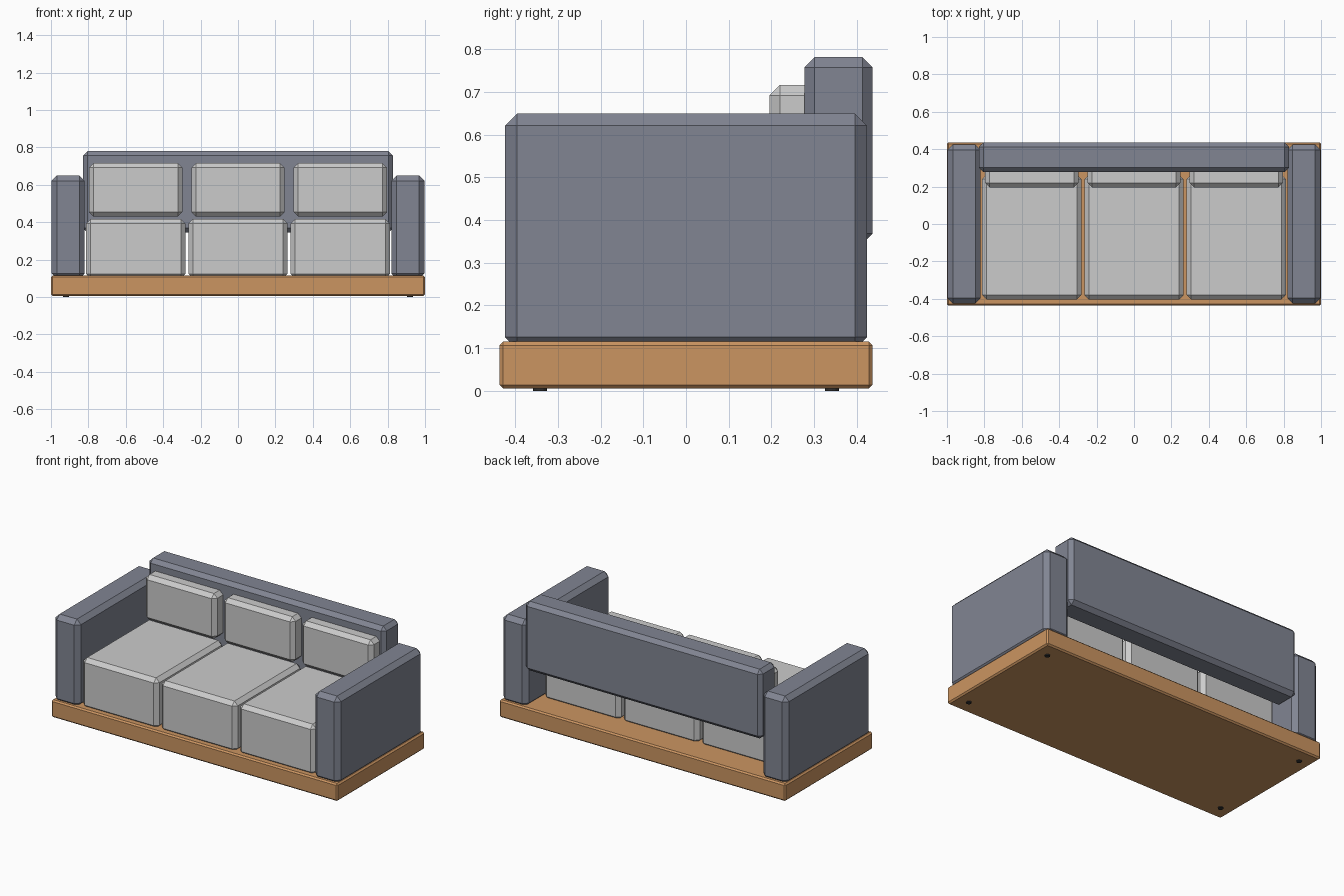
import bpy

if "Cube" in bpy.data.objects:
    bpy.data.objects.remove(bpy.data.objects["Cube"])


def material(name, color):
    m = bpy.data.materials.new(name)
    m.diffuse_color = (*color, 1)
    m.use_nodes = True
    m.node_tree.nodes["Principled BSDF"].inputs["Base Color"].default_value = m.diffuse_color
    return m


wood = material("wood", (0.60, 0.30, 0.12))
fabric = material("slate_fabric", (0.22, 0.235, 0.29))
dark = material("dark_rubber", (0.03, 0.03, 0.03))


def block(name, lo, hi, bevel, mat=None):
    """Chamfered box spanning two opposite corners."""
    centre = [(a + b) / 2 for a, b in zip(lo, hi)]
    bpy.ops.mesh.primitive_cube_add(size=1, location=centre)
    ob = bpy.context.object
    ob.name = name
    ob.scale = [b - a for a, b in zip(lo, hi)]
    bpy.ops.object.transform_apply(location=False, rotation=False, scale=True)
    mod = ob.modifiers.new("chamfer", 'BEVEL')
    mod.width = bevel
    mod.segments = 1
    if mat:
        ob.data.materials.append(mat)
    return ob


# Wooden plinth
block("base", (-1, -0.437, 0.005), (1, 0.437, 0.115), 0.009, wood)

# Backrest, raised above the plinth
block("backrest", (-0.828, 0.277, 0.344), (0.828, 0.437, 0.781), 0.024, fabric)

# Armrests
for side, s in (("left", -1), ("right", 1)):
    x0, x1 = sorted((s * 0.82, s * 0.997))
    block(f"{side}_armrest", (x0, -0.424, 0.098), (x1, 0.424, 0.649), 0.028, fabric)

# Seat and back cushions
for side, x in (("left", -0.547), ("middle", 0), ("right", 0.547)):
    block(f"{side}_seat_cushion", (x - 0.265, -0.404, 0.1), (x + 0.265, 0.264, 0.417), 0.024)
    block(f"{side}_back_cushion", (x - 0.249, 0.196, 0.43), (x + 0.249, 0.305, 0.716), 0.024)

# Small foot pads
for sx, xn in ((-1, "left"), (1, "right")):
    for sy, yn in ((-1, "front"), (1, "back")):
        bpy.ops.mesh.primitive_cylinder_add(vertices=12, radius=0.016, depth=0.01,
                                            location=(sx * 0.92, sy * 0.342, 0.005))
        foot = bpy.context.object
        foot.name = f"{yn}_{xn}_foot"
        foot.data.materials.append(dark)
